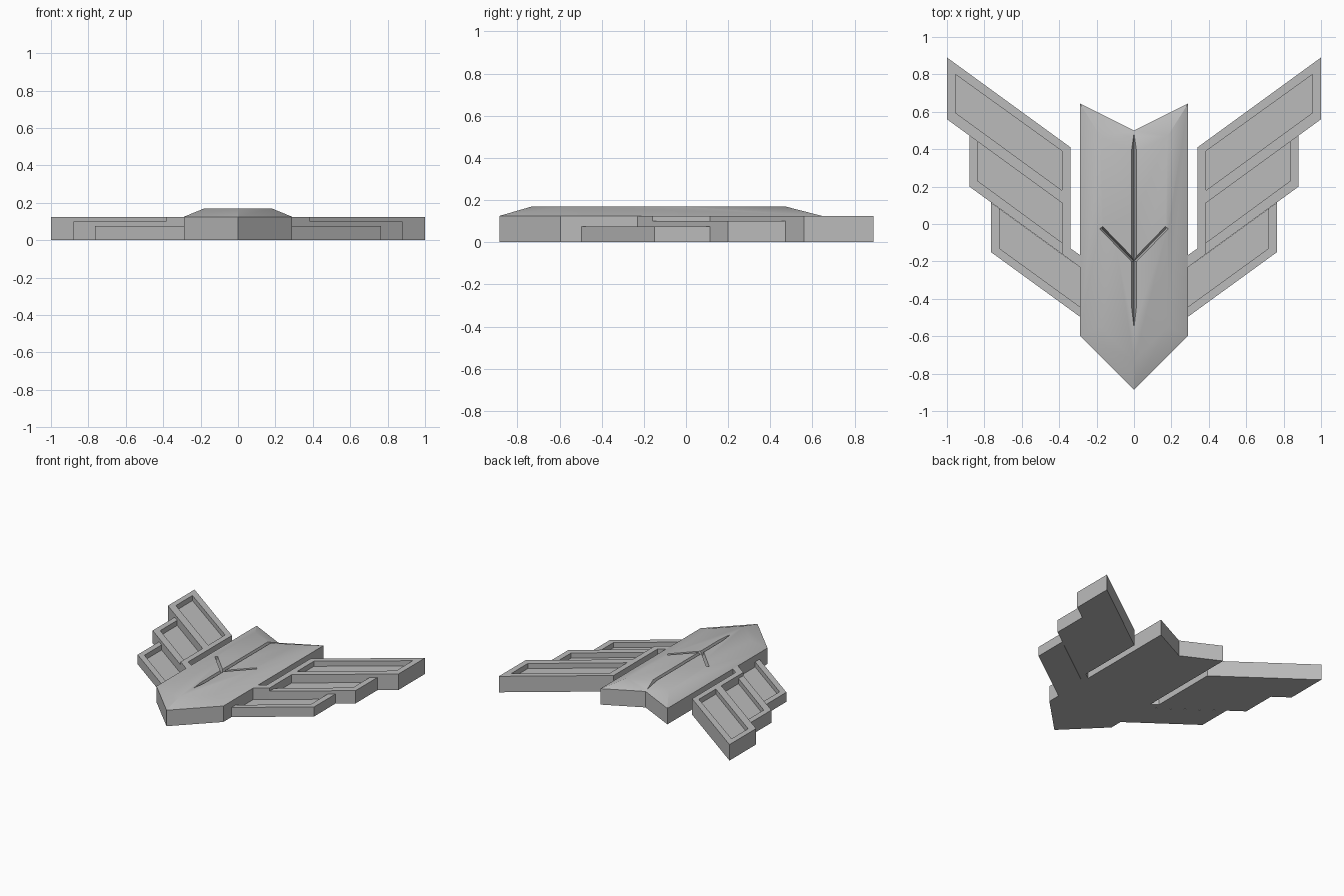
import bpy
import bmesh
from mathutils import Vector

old = bpy.data.objects.get("Cube")
if old:
    bpy.data.objects.remove(old, do_unlink=True)

grey = bpy.data.materials.new("plain grey")
grey.use_nodes = True
colour = (0.5, 0.5, 0.5, 1)
grey.diffuse_color = colour
grey.node_tree.nodes["Principled BSDF"].inputs["Base Color"].default_value = colour

TOP = 0.125       # height of the flat edges
RIDGE = 0.17      # height of the body plateau
KEEL = 0.13       # bottom of the grooves


def finish(name, bm):
    bmesh.ops.recalc_face_normals(bm, faces=bm.faces)
    mesh = bpy.data.meshes.new(name)
    bm.to_mesh(mesh)
    bm.free()
    mesh.materials.append(grey)
    obj = bpy.data.objects.new(name, mesh)
    bpy.context.collection.objects.link(obj)
    return obj


def loft(name, loops):
    """Closed solid through matching loops of (x, y) points at given heights."""
    bm = bmesh.new()
    rings = [[bm.verts.new((x, y, z)) for x, y in pts] for z, pts in loops]
    for a, b in zip(rings, rings[1:]):
        for i in range(len(a)):
            j = (i + 1) % len(a)
            bm.faces.new((a[i], a[j], b[j], b[i]))
    bm.faces.new(rings[0][::-1])
    bm.faces.new(rings[-1])
    return finish(name, bm)


def prism(name, pts, z0, z1):
    return loft(name, [(z0, pts), (z1, pts)])


def activate(obj):
    bpy.ops.object.select_all(action='DESELECT')
    obj.select_set(True)
    bpy.context.view_layer.objects.active = obj


def cut(obj, cutter):
    activate(obj)
    mod = obj.modifiers.new("cut", 'BOOLEAN')
    mod.operation = 'DIFFERENCE'
    mod.solver = 'EXACT'
    mod.object = cutter
    bpy.ops.object.modifier_apply(modifier=mod.name)
    bpy.data.objects.remove(cutter, do_unlink=True)


def mirror(obj):
    activate(obj)
    mod = obj.modifiers.new("mirror", 'MIRROR')
    mod.use_mirror_merge = False
    bpy.ops.object.modifier_apply(modifier=mod.name)


def groove(start, end, half, taper):
    """V-shaped cutter; the start rises to a point over the taper length."""
    a, b = Vector((*start, 0)), Vector((*end, 0))
    along = (b - a).normalized()
    side = Vector((-along.y, along.x, 0)) * half * 2
    low, high = Vector((0, 0, KEEL)), Vector((0, 0, 2 * RIDGE - KEEL))
    full, tip = a + along * taper, a - along * taper
    pts = [full + low, b + low, full + side + high, full - side + high,
           b + side + high, b - side + high]
    if taper:
        pts.append(tip + high)
    bm = bmesh.new()
    for p in pts:
        bm.verts.new(p)
    bmesh.ops.convex_hull(bm, input=bm.verts)
    return finish("groove_cutter", bm)


# Central body: arrow-shaped slab with a sloped border and raised plateau
outline = [(0, -0.885), (0.29, -0.595), (0.29, 0.645),
           (0, 0.5), (-0.29, 0.645), (-0.29, -0.595)]
plateau = [(0, -0.73), (0.18, -0.55), (0.18, 0.47),
           (0, 0.38), (-0.18, 0.47), (-0.18, -0.55)]
body = loft("body", [(0, outline), (TOP, outline), (RIDGE, plateau)])

# Engraved centre line and the two branching lines
cut(body, groove((0, -0.555), (0, 0.56), 0.014, 0.12))
for s in (1, -1):
    cut(body, groove((0, -0.2), (s * 0.175, -0.02), 0.01, 0))
activate(body)
bpy.ops.object.shade_smooth_by_angle(angle=0.53)

# Wing feathers: outline, height and recessed panel of each
feathers = {
    "upper_feathers": (
        TOP, [(0.34, 0.41), (1, 0.89), (1, 0.56), (0.34, 0.08)],
        [(0.385, 0.39), (0.955, 0.80), (0.955, 0.595), (0.385, 0.18)]),
    "middle_feathers": (
        0.10, [(0.385, 0.113), (0.88, 0.473), (0.88, 0.2), (0.385, -0.16)],
        [(0.3, 0.2), (0.835, 0.52), (0.835, 0.23), (0.3, -0.162)]),
    "lower_feathers": (
        0.075, [(0.29, -0.23), (0.765, 0.115), (0.765, -0.15), (0.29, -0.495)],
        [(0.2, -0.1), (0.72, 0.2), (0.72, -0.13), (0.2, -0.507)]),
}
for name, (height, shape, panel) in feathers.items():
    feather = prism(name, shape, 0, height)
    cut(feather, prism("panel_cutter", panel, height - 0.04, height + 0.1))
    mirror(feather)

# Ribs joining the feathers to the body
ribs = prism("wing_ribs", [(0.29, -0.23), (0.385, -0.16), (0.385, 0.113),
                           (0.34, 0.08), (0.34, -0.13), (0.29, -0.165)], 0, TOP)
mirror(ribs)
